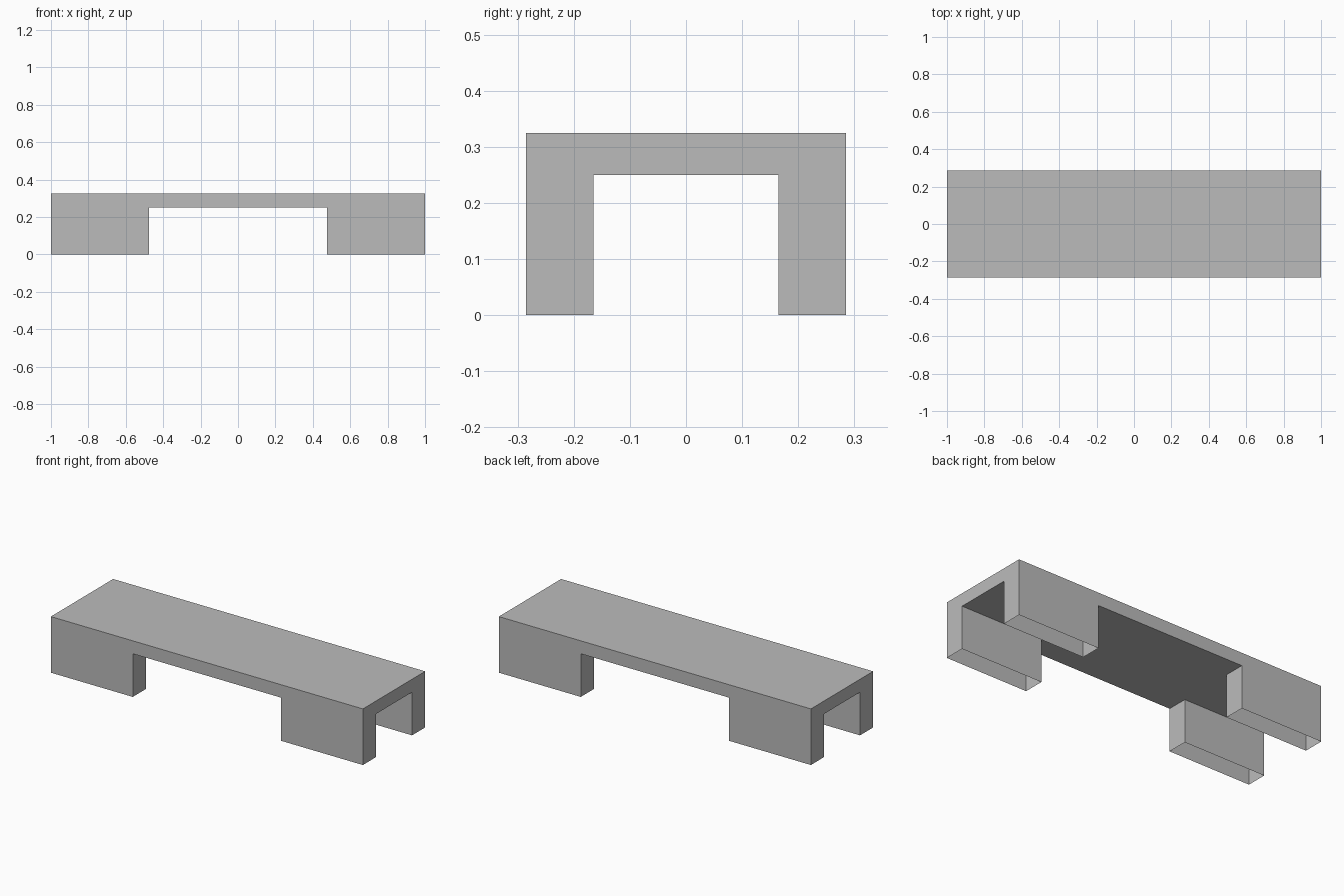
import bpy
import bmesh
from mathutils import Vector

cube = bpy.data.objects.get("Cube")
if cube:
    bpy.data.objects.remove(cube, do_unlink=True)

HALF_X, HALF_Y = 1.0, 0.285        # outer footprint
GAP_X, GAP_Y = 0.475, 0.165        # half-size of the openings between legs
UNDER, TOP = 0.25, 0.325           # underside and top of the slab

# Single plain grey
grey = bpy.data.materials.new("plain grey")
grey.use_nodes = True
colour = (0.5, 0.5, 0.5, 1)
grey.diffuse_color = colour
grey.node_tree.nodes["Principled BSDF"].inputs["Base Color"].default_value = colour

# Slab
bm = bmesh.new()
bmesh.ops.create_cube(bm, size=1)
for v in bm.verts:
    v.co = Vector((v.co.x * 2 * HALF_X, v.co.y * 2 * HALF_Y, TOP if v.co.z > 0 else UNDER))

# Cut lines that mark out the leg corners
for axis, gap in ((Vector((1, 0, 0)), GAP_X), (Vector((0, 1, 0)), GAP_Y)):
    for side in (-1, 1):
        bmesh.ops.bisect_plane(bm, geom=bm.verts[:] + bm.edges[:] + bm.faces[:],
                               plane_co=axis * gap * side, plane_no=axis)

# Open the underside at each corner and pull the rims down as hollow, open-ended legs
bm.normal_update()
corners = []
for f in bm.faces:
    c = f.calc_center_median()
    if f.normal.z < -0.9 and abs(c.x) > GAP_X and abs(c.y) > GAP_Y:
        corners.append(f)
bmesh.ops.delete(bm, geom=corners, context='FACES_ONLY')
rims = [e for e in bm.edges if e.is_boundary]
new = bmesh.ops.extrude_edge_only(bm, edges=rims)["geom"]
for v in new:
    if isinstance(v, bmesh.types.BMVert):
        v.co.z = 0

# Merge coplanar faces and tidy the normals
bmesh.ops.recalc_face_normals(bm, faces=bm.faces[:])
bmesh.ops.dissolve_limit(bm, angle_limit=0.01, verts=bm.verts[:], edges=bm.edges[:])

mesh = bpy.data.meshes.new("bench")
bm.to_mesh(mesh)
bm.free()
mesh.materials.append(grey)
bench = bpy.data.objects.new("bench", mesh)
bpy.context.collection.objects.link(bench)
